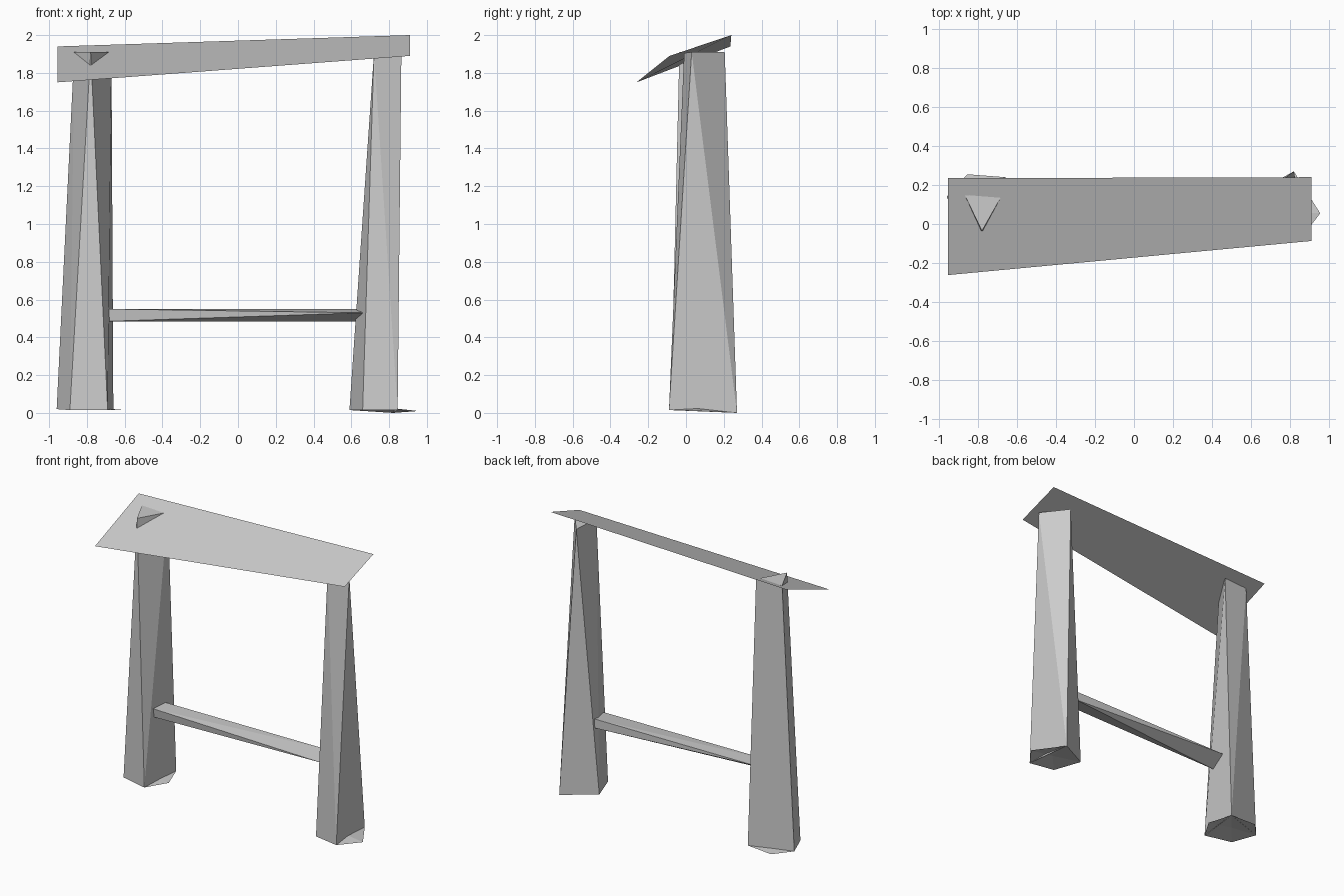
import bpy
import bmesh
from mathutils import Vector

cube = bpy.data.objects.get("Cube")
if cube:
    bpy.data.objects.remove(cube, do_unlink=True)

# Single plain grey for the whole model
grey = bpy.data.materials.new("plain_grey")
grey.use_nodes = True
colour = (0.6, 0.6, 0.6, 1)
grey.diffuse_color = colour
grey.node_tree.nodes["Principled BSDF"].inputs["Base Color"].default_value = colour


def finish(name, bm):
    mesh = bpy.data.meshes.new(name)
    bm.to_mesh(mesh)
    bm.free()
    mesh.materials.append(grey)
    obj = bpy.data.objects.new(name, mesh)
    bpy.context.collection.objects.link(obj)
    return obj


def hull(name, points, open_bottom=False):
    """Faceted solid wrapped around a few corner points."""
    bm = bmesh.new()
    for p in points:
        bm.verts.new(p)
    bmesh.ops.convex_hull(bm, input=bm.verts)
    bmesh.ops.recalc_face_normals(bm, faces=bm.faces)
    if open_bottom:
        under = [f for f in bm.faces if f.normal.z < -0.8]
        bmesh.ops.delete(bm, geom=under, context='FACES_ONLY')
    return finish(name, bm)


def fan(name, rim, height):
    """Shallow hollow underside, fanned from a raised centre."""
    bm = bmesh.new()
    centre = sum((Vector(p) for p in rim), Vector()) / len(rim)
    hub = bm.verts.new((centre.x, centre.y, height))
    ring = [bm.verts.new(p) for p in rim]
    for i, v in enumerate(ring):
        bm.faces.new((hub, ring[(i + 1) % len(ring)], v))
    return finish(name, bm)


def post(side, rim, spurs, top):
    """Tapered post; spur corners belong only to the flared foot."""
    corners = [p for i, p in enumerate(rim) if i not in spurs]
    hull(side + "_post", corners + top, open_bottom=True)
    fan(side + "_post_foot", rim, 0.03)


# Posts: four base corners twisting up to a triangular top
post("right",
     [(-0.89, -0.03, 0.015), (-0.69, -0.08, 0.015), (-0.60, 0.07, 0.015),
      (-0.66, 0.24, 0.02), (-0.855, 0.255, 0.015), (-0.96, 0.14, 0.02)],
     {2, 4},
     [(-0.78, -0.035, 1.91), (-0.67, 0.16, 1.91), (-0.867, 0.146, 1.91)])
post("left",
     [(0.66, -0.056, 0.015), (0.845, -0.09, 0.015), (0.955, 0.055, 0.01),
      (0.82, 0.27, 0.0), (0.59, 0.143, 0.015)],
     {2},
     [(0.72, -0.01, 1.905), (0.865, 0.03, 1.91), (0.73, 0.205, 1.91)])

# Crossbar: slim three-sided rail with a slight twist
hull("crossbar",
     [(-0.687, 0.01, 0.55), (-0.67, 0.135, 0.55), (-0.685, 0.02, 0.485),
      (0.66, -0.01, 0.53), (0.63, 0.145, 0.55), (0.63, 0.145, 0.485)])

# Sloping board: one thin tapered sheet
bm = bmesh.new()
bm.faces.new([bm.verts.new(p) for p in
              ((-0.955, -0.262, 1.75), (0.91, -0.087, 1.89),
               (0.91, 0.24, 2.0), (-0.955, 0.235, 1.94))])
finish("top_board", bm)
